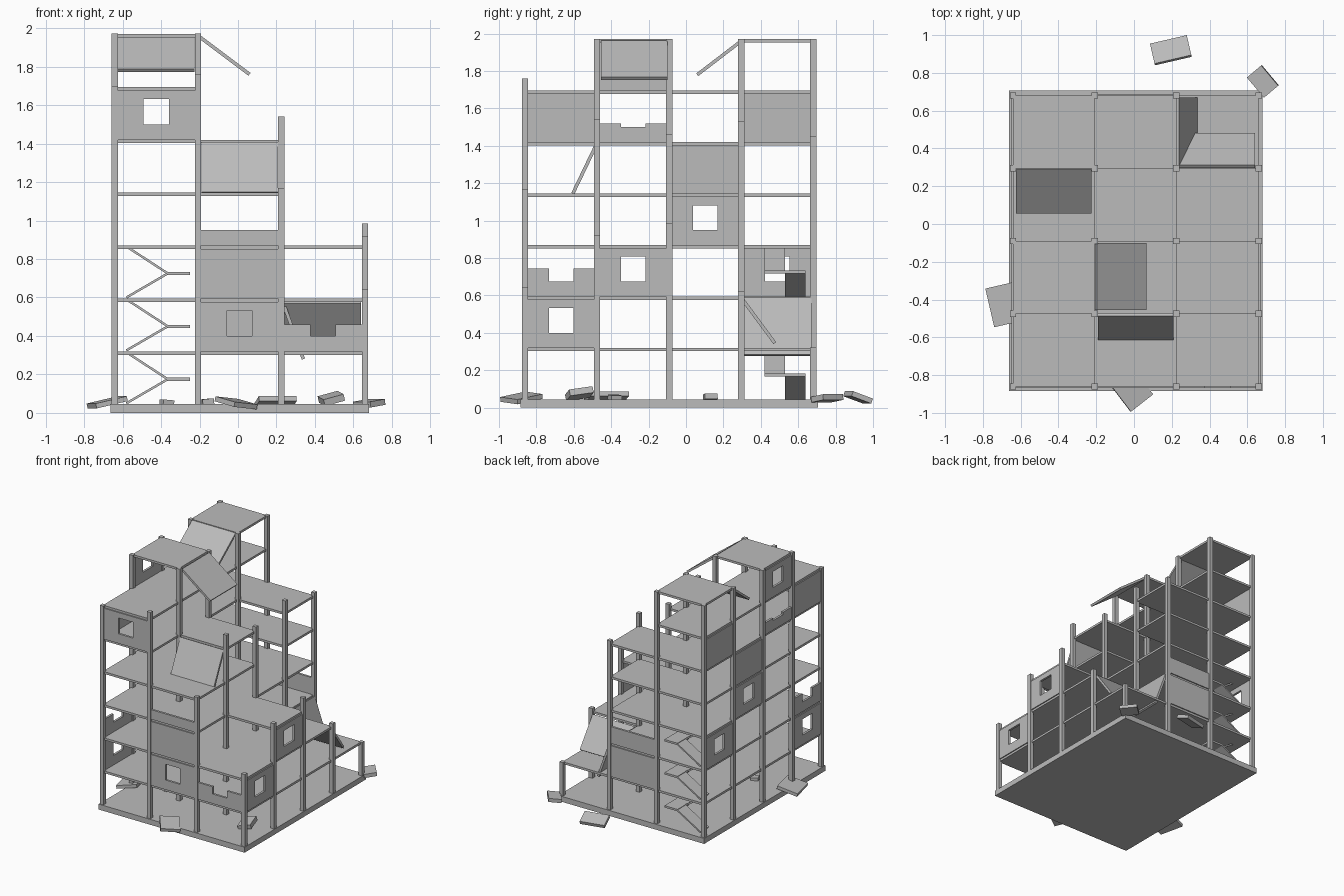
import bpy, bmesh, math
from mathutils import Matrix, Vector, Euler

if "Cube" in bpy.data.objects:
    bpy.data.objects.remove(bpy.data.objects["Cube"])

concrete = bpy.data.materials.new("concrete_grey")
concrete.diffuse_color = (0.5, 0.5, 0.5, 1)
concrete.use_nodes = True
concrete.node_tree.nodes["Principled BSDF"].inputs["Base Color"].default_value = concrete.diffuse_color

XS = [-0.64, -0.208, 0.224, 0.66]              # column lines across
YS = [-0.86, -0.475, -0.09, 0.295, 0.68]       # column lines in depth
BASE, STEP, SLAB, COL = 0.045, 0.275, 0.018, 0.033
# surviving storeys in each bay, [across][depth]
STOREYS = [[6, 7, 6, 7], [4, 5, 3, 5], [2, 3, 2, 1]]


def level(n):
    return BASE + STEP * n


def box(bm, x0, x1, y0, y1, z0, z1):
    m = Matrix.Translation(((x0 + x1) / 2, (y0 + y1) / 2, (z0 + z1) / 2))
    bmesh.ops.create_cube(bm, size=1, matrix=m @ Matrix.Diagonal((x1 - x0, y1 - y0, z1 - z0, 1)))


def finish(bm, name):
    mesh = bpy.data.meshes.new(name)
    bm.to_mesh(mesh)
    bm.free()
    mesh.materials.append(concrete)
    ob = bpy.data.objects.new(name, mesh)
    bpy.context.collection.objects.link(ob)


def ramp(bm, axis, top, bottom, a, b, t):
    """Sloping plate: top and bottom are (run, z), a..b is its width."""
    (r0, z0), (r1, z1) = top, bottom
    length, ang = math.hypot(r1 - r0, z1 - z0), math.atan2(z1 - z0, r1 - r0)
    local = Matrix.Rotation(-ang, 4, 'Y') @ Matrix.Diagonal((length, b - a, t, 1))
    mid = ((r0 + r1) / 2, (a + b) / 2, (z0 + z1) / 2)
    if axis == 'y':
        local = Matrix.Rotation(math.pi / 2, 4, 'Z') @ local
        mid = (mid[1], mid[0], mid[2])
    bmesh.ops.create_cube(bm, size=1, matrix=Matrix.Translation(mid) @ local)


# ground slab
bm = bmesh.new()
box(bm, -0.662, 0.68, -0.885, 0.707, 0, BASE)
finish(bm, "ground_slab")

# floor slabs, one panel per bay and storey
bm = bmesh.new()
for i, row in enumerate(STOREYS):
    for j, count in enumerate(row):
        for n in range(1, count + 1):
            box(bm, XS[i], XS[i + 1], YS[j], YS[j + 1], level(n) - SLAB, level(n))
finish(bm, "floor_slabs")

# columns rise to the tallest neighbouring bay, some have broken stubs above
STUBS = {(1, 0): 0.065, (2, 1): 0.12, (2, 2): 0.04, (2, 3): 0.11, (2, 4): 0.03,
         (3, 0): 0.05, (3, 1): 0.05, (3, 2): 0.115, (3, 3): 0.03, (2, 0): 0.025}
bm = bmesh.new()
for i, x in enumerate(XS):
    for j, y in enumerate(YS):
        n = max(STOREYS[a][b] for a in (i - 1, i) for b in (j - 1, j)
                if 0 <= a < 3 and 0 <= b < 4)
        h = COL / 2
        box(bm, x - h, x + h, y - h, y + h, BASE, level(n) + STUBS.get((i, j), 0.002))
finish(bm, "columns")


def wall(bm, side, bay, storey, kind="solid", height=STEP - SLAB, sill=0.08):
    """Wall panel: solid, with a window, or broken with a notch on top."""
    line = XS if side in ("front", "back") else YS
    a, b = line[bay] + COL / 2, line[bay + 1] - COL / 2
    c, w = (a + b) / 2, 0.066
    z0 = level(storey)
    z1 = z0 + height
    if kind == "solid":
        rects = [(a, b, z0, z1)]
    else:
        rects = [(a, c - w, z0, z1), (c + w, b, z0, z1), (c - w, c + w, z0, z0 + sill)]
        if kind == "window":
            rects.append((c - w, c + w, z0 + sill + 0.132, z1))
    p = {"front": YS[0], "back": YS[-1], "left": XS[0], "right": XS[-1]}[side]
    t = 0.009
    for u0, u1, v0, v1 in rects:
        if line is XS:
            box(bm, u0, u1, p - t, p + t, v0, v1)
        else:
            box(bm, p - t, p + t, u0, u1, v0, v1)


# outer wall panels
WALLS = {
    "front": [(0, 5, "window"), (1, 1, "window"), (1, 2), (1, 3, "solid", 0.08),
              (2, 1, "notch", 0.14, 0.08)],
    "back": [(1, 1), (1, 2, "solid", 0.14)],
    "left": [(0, 1, "window"), (0, 2, "notch", 0.15, 0.08), (0, 5),
             (1, 5, "notch", 0.1, 0.08), (1, 6, "window"),
             (2, 3, "window"), (2, 4), (3, 2, "window"), (3, 5)],
    "right": [(0, 1, "window"), (1, 2, "window")],
}
for side, panels in WALLS.items():
    bm = bmesh.new()
    for panel in panels:
        wall(bm, side, *panel)
    finish(bm, side + "_walls")

# stairs: two flights and a landing on each of three storeys
bm = bmesh.new()
for n in range(3):
    z = level(n)
    ramp(bm, 'x', (-0.58, z + 0.005), (-0.365, z + 0.13), 0.53, 0.64, 0.012)
    ramp(bm, 'x', (-0.365, z + 0.13), (-0.58, z + STEP - 0.005), 0.42, 0.53, 0.012)
    box(bm, -0.37, -0.25, 0.42, 0.64, z + 0.122, z + 0.138)
finish(bm, "stairs")

# collapsed floor panels hanging from broken edges
PLATES = [
    ('y', (0.295, 1.96), (0.06, 1.78), -0.625, -0.225),
    ('x', (-0.2, 1.955), (0.06, 1.76), -0.455, -0.1),
    ('y', (-0.48, 1.405), (-0.605, 1.145), -0.19, 0.208),
    ('y', (0.305, 0.575), (0.475, 0.345), 0.24, 0.64),
    ('x', (0.23, 0.585), (0.34, 0.28), 0.31, 0.67),
]
bm = bmesh.new()
for axis, top, bottom, a, b in PLATES:
    ramp(bm, axis, top, bottom, a, b, 0.018)
finish(bm, "hanging_panels")

# rubble blocks: centre, size, rotation in degrees
RUBBLE = [
    ((0.195, 0.92, 0.055), (0.2, 0.115, 0.028), (-20, 0, 13)),
    ((0.682, 0.755, 0.05), (0.1, 0.14, 0.03), (0, -8, 40)),
    ((-0.68, -0.425, 0.055), (0.17, 0.21, 0.026), (0, -13, 13)),
    ((-0.01, -0.88, 0.052), (0.15, 0.17, 0.026), (10, 5, 38)),
    ((0.485, -0.57, 0.075), (0.11, 0.13, 0.035), (8, -15, 12)),
    ((-0.37, -0.38, 0.055), (0.06, 0.06, 0.025), (0, 5, 20)),
    ((-0.16, 0.13, 0.058), (0.06, 0.07, 0.03), (0, -6, 10)),
]
bm = bmesh.new()
for centre, size, rot in RUBBLE:
    turn = Euler([math.radians(a) for a in rot]).to_matrix().to_4x4()
    bmesh.ops.create_cube(bm, size=1, matrix=Matrix.Translation(Vector(centre)) @ turn
                          @ Matrix.Diagonal((*size, 1)))
finish(bm, "rubble")
